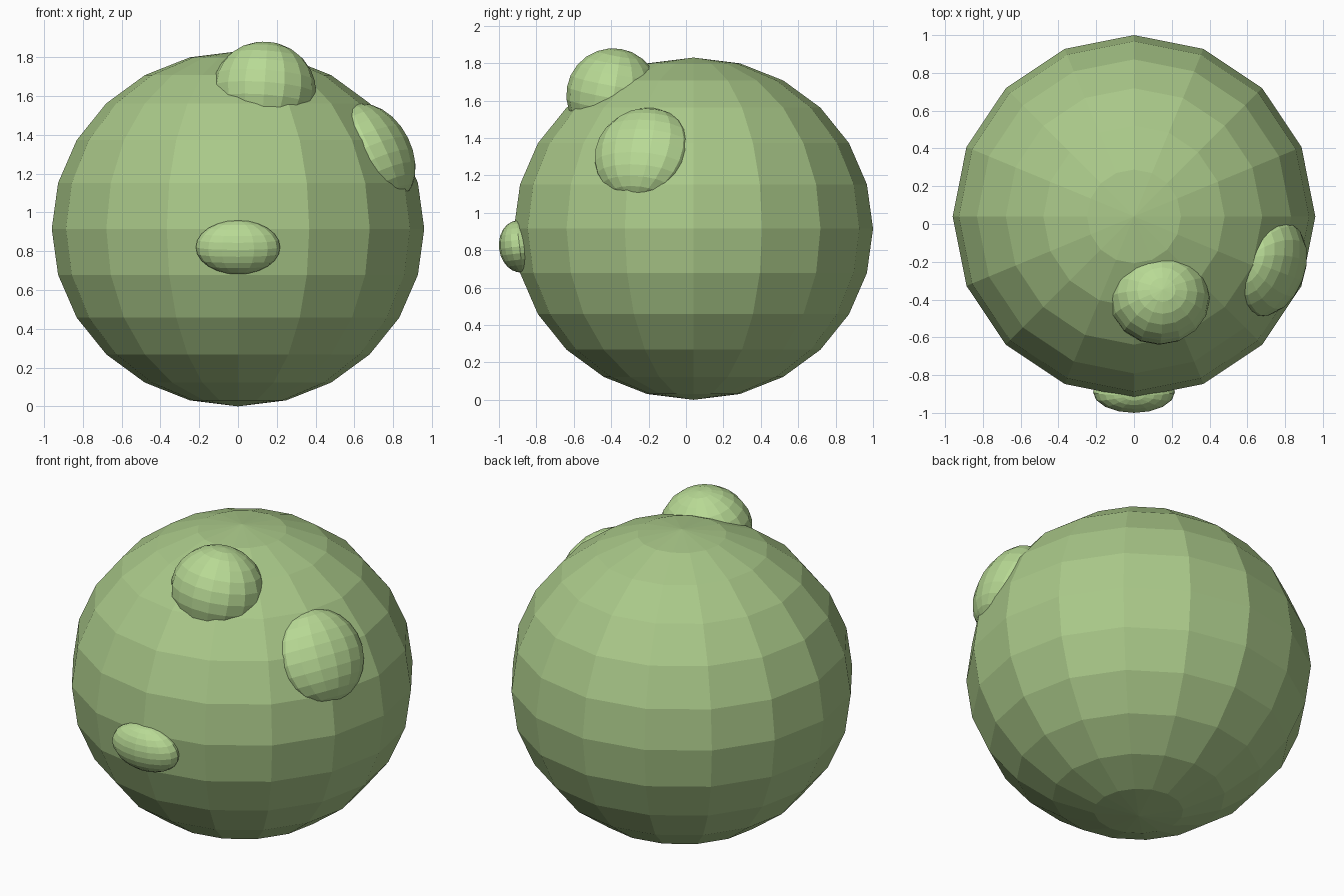
import bpy
from math import radians

if "Cube" in bpy.data.objects:
    bpy.data.objects.remove(bpy.data.objects["Cube"])


def material(name, color):
    m = bpy.data.materials.new(name)
    m.diffuse_color = color
    m.use_nodes = True
    m.node_tree.nodes["Principled BSDF"].inputs["Base Color"].default_value = m.diffuse_color
    return m


body_green = material("body_green", (0.40, 0.58, 0.25, 1))
light_green = material("light_green", (0.48, 0.70, 0.30, 1))
dark = material("dark", (0.05, 0.06, 0.04, 1))


def ellipsoid(name, center, radii, mat, tilt=(0, 0, 0), segments=16, rings=12):
    bpy.ops.mesh.primitive_uv_sphere_add(
        segments=segments, ring_count=rings, radius=1, location=center,
        rotation=[radians(a) for a in tilt])
    ob = bpy.context.object
    ob.name = name
    ob.scale = radii
    ob.data.materials.append(mat)
    return ob


# Large low-poly round body
ellipsoid("body", (0, 0.04, 0.915), (0.96, 0.96, 0.915), body_green)

# Round bump on top and flattened bump on the right side
ellipsoid("top_bump", (0.135, -0.39, 1.63), (0.267, 0.25, 0.25), light_green, (-10, 4, 0))
ellipsoid("side_bump", (0.71, -0.23, 1.31), (0.17, 0.27, 0.27), light_green, (0, -28, -21))

# Nose at the front
ellipsoid("nose", (0, -0.89, 0.82), (0.217, 0.11, 0.14), light_green, (7, 0, 0))

# Small eyes sunk almost completely into the body
for side, label in ((-1, "left"), (1, "right")):
    ellipsoid(label + "_eye", (side * 0.253, -0.789, 1.052), (0.06, 0.06, 0.06), dark)
